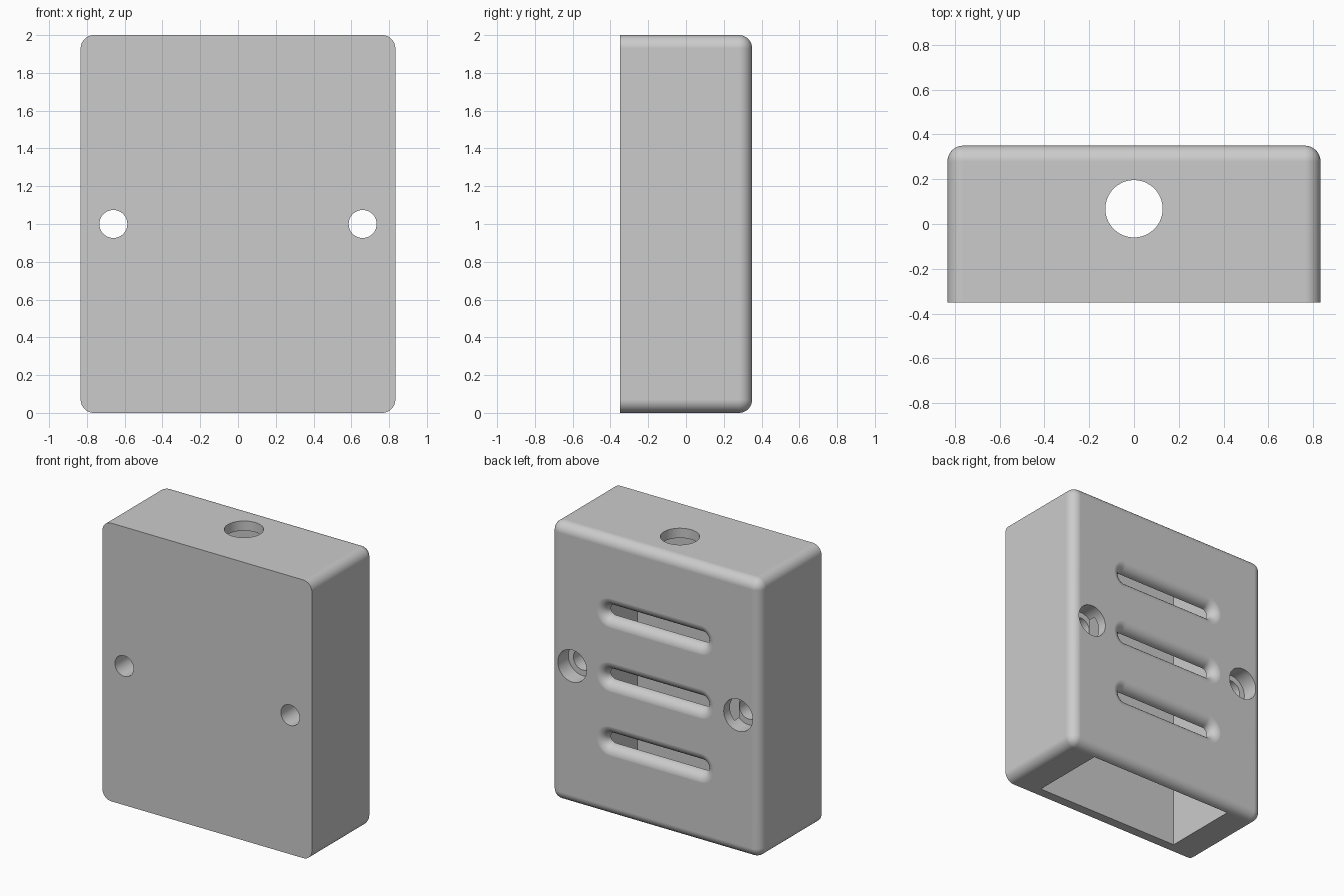
import bpy
import bmesh
from math import sin, cos, pi
from mathutils import Matrix

W, D, H = 0.833, 0.35, 2.0      # half width, half depth, height
ROUND = 0.07                    # edge rounding
WALL = 0.07
INNER = D - WALL                # inside of front and back walls

old = bpy.data.objects.get("Cube")
if old:
    bpy.data.objects.remove(old)

grey = bpy.data.materials.new("light_grey")
grey.use_nodes = True
grey.diffuse_color = (0.6, 0.6, 0.6, 1)
grey.node_tree.nodes["Principled BSDF"].inputs["Base Color"].default_value = (0.6, 0.6, 0.6, 1)


def to_object(name, bm):
    bmesh.ops.recalc_face_normals(bm, faces=bm.faces)
    mesh = bpy.data.meshes.new(name)
    bm.to_mesh(mesh)
    bm.free()
    mesh.materials.append(grey)
    obj = bpy.data.objects.new(name, mesh)
    bpy.context.collection.objects.link(obj)
    return obj


def block(x, y, z0, z1):
    bm = bmesh.new()
    bmesh.ops.create_cube(bm, size=1)
    bmesh.ops.transform(bm, verts=bm.verts, matrix=Matrix.Translation((0, 0, (z0 + z1) / 2))
                        @ Matrix.Diagonal((2 * x, 2 * y, z1 - z0, 1)))
    return bm


def stadium_loft(name, profile, straight=0, steps=32):
    """Loft along y through (radius, y) pairs; round when straight is 0."""
    bm = bmesh.new()
    rings = []
    for r, y in profile:
        ring = []
        for side in (1, -1):
            for i in range(steps + 1):
                a = pi * i / steps - pi / 2
                ring.append(bm.verts.new((side * (straight + r * cos(a)), y, side * r * sin(a))))
        rings.append(ring)
    n = len(rings[0])
    for lower, upper in zip(rings, rings[1:]):
        for i in range(n):
            j = (i + 1) % n
            bm.faces.new((lower[i], lower[j], upper[j], upper[i]))
    bm.faces.new(rings[0])
    bm.faces.new(rings[-1])
    bmesh.ops.remove_doubles(bm, verts=bm.verts, dist=1e-5)
    return to_object(name, bm)


# Housing: every edge rounded except those around the flat front
bm = block(W, D, 0, H)
edges = [e for e in bm.edges if max(v.co.y for v in e.verts) > 0]
bmesh.ops.bevel(bm, geom=edges, offset=ROUND, segments=10, profile=0.5, affect='EDGES')
housing = to_object("housing", bm)

cutters = []

# Cavity, open at the bottom
cutters.append(to_object("cavity_cutter", block(0.582, INNER, -0.2, H - WALL)))

# Round cable hole in the top
cable = stadium_loft("cable_hole_cutter", [(0.128, -0.1), (0.128, 0.1)])
cable.matrix_world = Matrix.Translation((0, 0.068, H - 0.02)) @ Matrix.Rotation(pi / 2, 4, 'X')
cutters.append(cable)

# Screw holes with a wide recess at the back
for side in (-1, 1):
    floor = D - 0.12
    screw = stadium_loft("screw_hole_cutter",
                         [(0.074, -0.5), (0.074, floor), (0.115, floor), (0.115, 0.5)])
    screw.location = (side * 0.66, 0, 1)
    cutters.append(screw)

# Vent slots flaring out to the back face
flare = WALL * 1.005
slot_r = 0.04
profile = [(slot_r, 0.2)]
for i in range(11):
    a = pi / 2 * i / 10
    profile.append((slot_r + flare * (1 - cos(a)), INNER + flare * sin(a)))
profile.append((slot_r + flare, 0.45))
for k in (-1, 0, 1):
    slot = stadium_loft("vent_slot_cutter", profile, straight=0.36, steps=20)
    slot.location.z = 1 + 0.46 * k
    cutters.append(slot)

# Cut everything out of the housing
bpy.context.view_layer.objects.active = housing
for obj in bpy.context.selected_objects:
    obj.select_set(False)
housing.select_set(True)
for cutter in cutters:
    cutter.hide_render = True
    cut = housing.modifiers.new("cut", 'BOOLEAN')
    cut.operation = 'DIFFERENCE'
    cut.solver = 'EXACT'
    cut.object = cutter
    bpy.ops.object.modifier_apply(modifier=cut.name)
for cutter in cutters:
    bpy.data.objects.remove(cutter)

# Smooth curves, crisp corners, flat walls
bpy.ops.object.shade_smooth_by_angle(angle=pi / 6)
flat = housing.modifiers.new("flat_walls", 'WEIGHTED_NORMAL')
flat.keep_sharp = True
